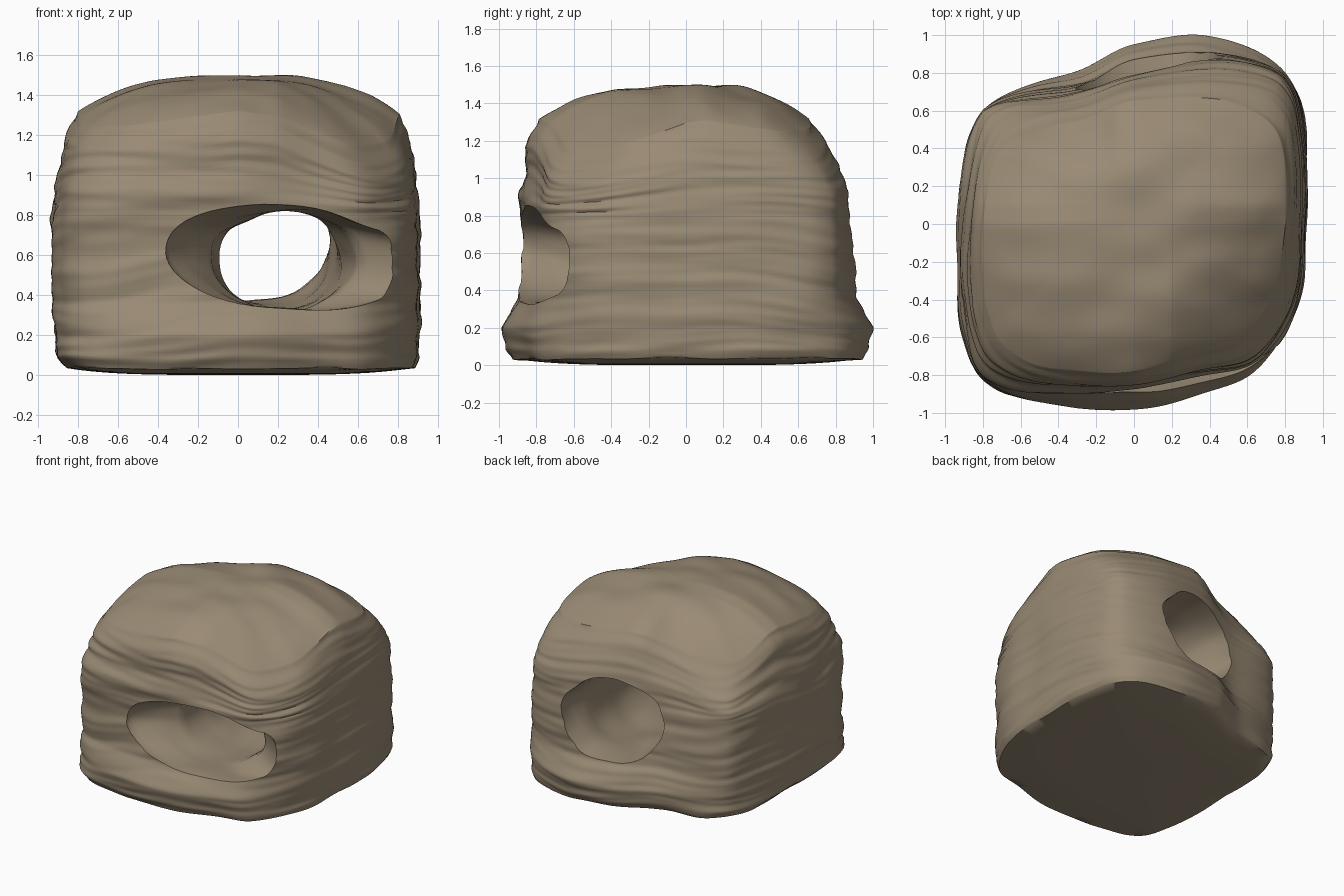
import bpy
import bmesh
from math import sin, cos, pi
from mathutils import Vector, noise

if "Cube" in bpy.data.objects:
    bpy.data.objects.remove(bpy.data.objects["Cube"], do_unlink=True)

stone = bpy.data.materials.new("sandstone_brown")
stone.use_nodes = True
colour = (0.32, 0.255, 0.175, 1)
stone.diffuse_color = colour
bsdf = stone.node_tree.nodes["Principled BSDF"]
bsdf.inputs["Base Color"].default_value = colour
bsdf.inputs["Roughness"].default_value = 0.9

# Plan outline of the rock, anticlockwise
OUTLINE = [(.92, .05), (.91, .5), (.84, .76), (.65, .92), (.35, 1), (0, .96), (-.3, .82),
           (-.72, .68), (-.87, .48), (-.92, .1), (-.93, -.3), (-.9, -.62), (-.8, -.82),
           (-.5, -.95), (0, -.98), (.4, -.88), (.68, -.75), (.87, -.42)]
# Height, then the scale of the left, right, front and back sides
PROFILE = [(0, .93, .95, .94, .93), (.06, .98, .98, .98, .96), (.2, .99, .99, 1, 1),
           (.36, .99, .99, .9, .9), (.6, 1, .99, .89, .87), (.95, .99, .97, .88, .83),
           (1.1, .95, .96, .87, .8), (1.22, .92, .93, .85, .75), (1.32, .85, .88, .79, .68)]


def loft(name, rings):
    """Skin a list of closed rings and cap both ends."""
    bm = bmesh.new()
    rows = [[bm.verts.new(p) for p in ring] for ring in rings]
    n = len(rows[0])
    for a, b in zip(rows, rows[1:]):
        for i in range(n):
            bm.faces.new((a[i], a[(i + 1) % n], b[(i + 1) % n], b[i]))
    bm.faces.new(rows[0][::-1])
    bm.faces.new(rows[-1])
    bmesh.ops.recalc_face_normals(bm, faces=bm.faces)
    mesh = bpy.data.meshes.new(name)
    bm.to_mesh(mesh)
    bm.free()
    mesh.materials.append(stone)
    obj = bpy.data.objects.new(name, mesh)
    bpy.context.collection.objects.link(obj)
    return obj


def outline_point(t):
    """Smooth closed curve through the outline points, t in 0..1."""
    n = len(OUTLINE)
    i, f = int(t * n), t * n - int(t * n)
    a, b, c, d = (Vector(OUTLINE[(i + k) % n]) for k in (-1, 0, 1, 2))
    return b + f / 2 * (c - a + f * (2 * a - 5 * b + 4 * c - d + f * (3 * b - 3 * c + d - a)))


def clamp(v):
    return min(1, max(0, v))


def scales(z):
    """Side scales at a height, by linear interpolation."""
    for lo, hi in zip(PROFILE, PROFILE[1:]):
        if z <= hi[0]:
            f = (z - lo[0]) / (hi[0] - lo[0])
            return [p + (q - p) * f for p, q in zip(lo[1:], hi[1:])]
    return PROFILE[-1][1:]


def spread(p, z):
    """Scale each side; the corners stay full below the shoulder."""
    left, right, front, back = scales(z)
    sy = back if p.y > 0 else front
    corner = .8 * clamp(abs(p.x) / .8) ** 2 * clamp((1.3 - z) / .35)
    sy += (1 - sy) * corner
    return Vector((p.x * (right if p.x > 0 else left), p.y * sy, z))


def strata(p):
    """Layered bedding: noise stretched along the horizontal."""
    z = p.z + 0.1 * noise.noise(p * 1.3)
    layers = noise.noise(Vector((p.x * .9, p.y * .9, z * 7)))
    fine = noise.noise(Vector((p.x * 2, p.y * 2, z * 22 + 7)))
    rough = 1.5 if p.y < -.4 and p.z > .75 else 1
    return rough * (.015 * layers + .01 * fine) + .018 * noise.noise(p * 3)


def weather(p):
    """Wear the upper corners downwards, two of them more deeply."""
    worn = .4 * max(0, p.x - .2) * max(0, .1 - p.y)
    worn += .55 * max(0, -p.x - .1) * max(0, p.y - .1)
    worn += .18 * abs(p.x * p.y)
    p.z -= worn * clamp((p.z - .8) / .5)
    return p


COUNT, LEVELS, CAPS = 200, 84, 40
top = PROFILE[-1][0]
plan = [outline_point(i / COUNT) for i in range(COUNT)]

# Underside, slightly bowed so that its edge lifts off the ground
rings = []
for j in range(1, 12):
    r = j / 12
    flat = [spread(p, 0) * r for p in plan]
    rings.append([q + Vector((0, 0, .035 * r ** 4)) for q in flat])

# Rock walls
for j in range(LEVELS + 1):
    z = top * j / LEVELS
    ring = []
    for p in plan:
        q = spread(p, z)
        q += Vector((p.x, p.y, 0)).normalized() * strata(q)
        q.z += (.035 + .012 * noise.noise(q * 4)) * max(0, 1 - z / .2)
        ring.append(q)
    rings.append(ring)

# Rounded, weathered top
rim = rings[-1]
for j in range(1, CAPS):
    a = j / CAPS
    r = 1 - a ** 1.6
    ring = []
    for q0 in rim:
        q = Vector((q0.x * r, q0.y * r, top))
        rise = .175 * (1 - r ** 3)
        side = 1 + max(0, q.x + .1)
        lumps = .015 * noise.noise(q * 2.2) + .016 * noise.noise(Vector((q.x * 3, q.y * 5, 2)))
        q.z += rise + min(1, a * 3) * side * lumps
        ring.append(q)
    rings.append(ring)
rock = loft("hollow_rock", [[weather(p) for p in ring] for ring in rings])

# Tunnel from a wide front bowl through a throat to the back opening
SECTIONS = [(-1.3, .25, .58, .68, .29), (-.85, .25, .58, .62, .265), (-.68, .3, .57, .56, .25),
            (-.52, .23, .57, .37, .245), (-.2, .22, .57, .31, .25), (.2, .17, .6, .34, .28),
            (.65, .08, .67, .37, .31), (1.2, .06, .69, .43, .33)]
cut_rings = []
for lo, hi in zip(SECTIONS, SECTIONS[1:]):
    for k in range(6):
        f = k / 6
        y, cx, cz, rx, rz = (p + (q - p) * f for p, q in zip(lo, hi))
        tilt = .15 * max(0, -y - .5)
        ring = []
        for i in range(64):
            a = 2 * pi * i / 64
            w = 1 + .1 * noise.noise(Vector((cos(a) * 1.5, y * 3, sin(a) * 1.5)))
            ring.append(Vector((cx + rx * w * cos(a), y,
                                cz + rz * w * sin(a) - tilt * cos(a))))
        cut_rings.append(ring)
cutter = loft("tunnel_cutter", cut_rings)
cutter.hide_render = True

cut = rock.modifiers.new("tunnel", 'BOOLEAN')
cut.operation = 'DIFFERENCE'
cut.solver = 'EXACT'
cut.object = cutter
bpy.context.view_layer.objects.active = rock
rock.select_set(True)
cutter.select_set(False)
bpy.ops.object.modifier_apply(modifier=cut.name)
bpy.data.objects.remove(cutter, do_unlink=True)
bpy.ops.object.shade_smooth_by_angle(angle=pi / 3.5)
